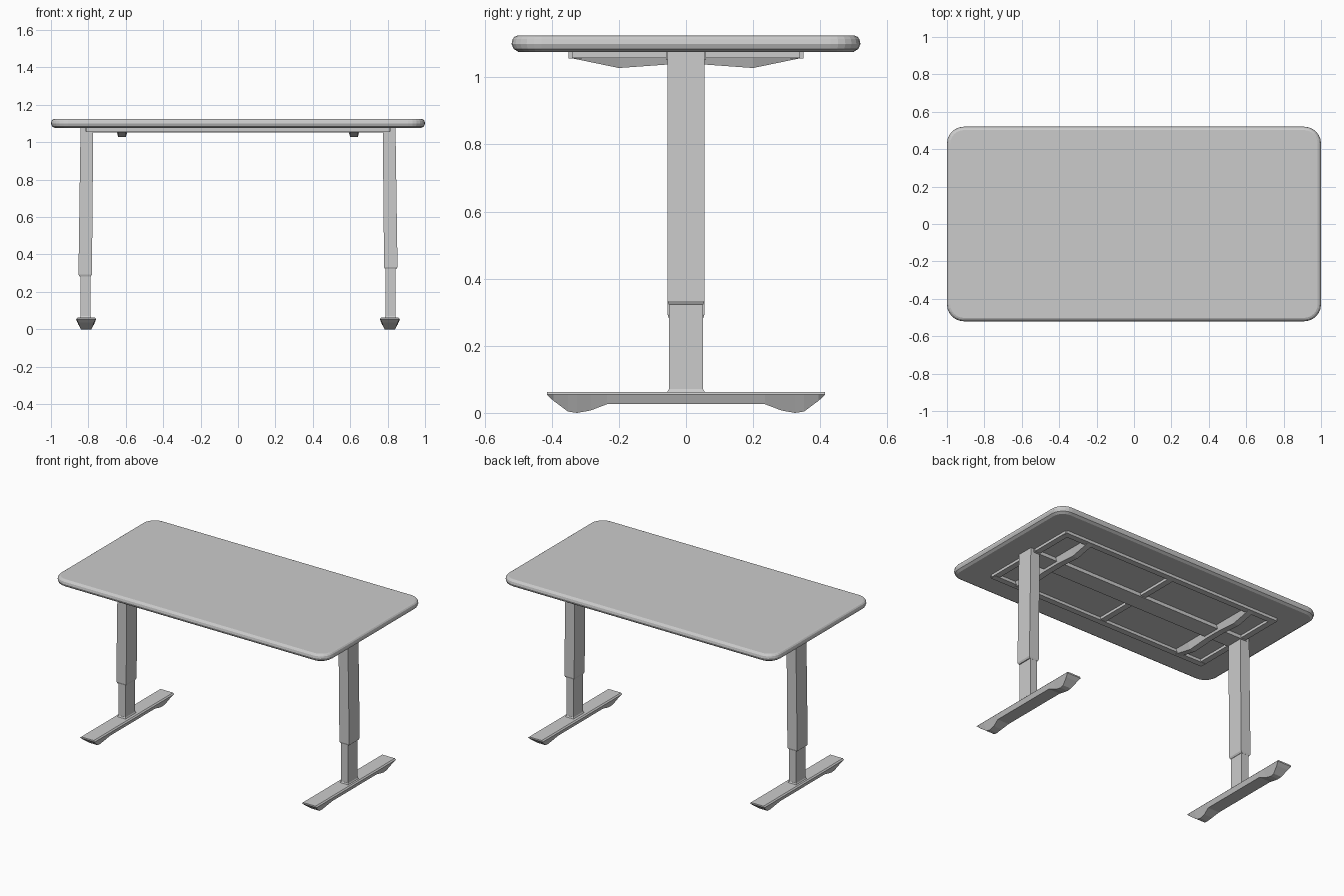
import bpy, bmesh, math

if "Cube" in bpy.data.objects:
    bpy.data.objects.remove(bpy.data.objects["Cube"])


def loft(name, rings):
    """Skin a list of equal-length point rings and cap both ends."""
    bm = bmesh.new()
    vs = [[bm.verts.new(p) for p in r] for r in rings]
    n = len(rings[0])
    for a, b in zip(vs, vs[1:]):
        for i in range(n):
            j = (i + 1) % n
            bm.faces.new((a[i], a[j], b[j], b[i]))
    bm.faces.new(vs[0])
    bm.faces.new(vs[-1])
    bmesh.ops.recalc_face_normals(bm, faces=bm.faces)
    me = bpy.data.meshes.new(name)
    bm.to_mesh(me)
    bm.free()
    ob = bpy.data.objects.new(name, me)
    bpy.context.collection.objects.link(ob)
    return ob


def rect(cx, cy, hx, hy, z):
    return [(cx + sx * hx, cy + sy * hy, z)
            for sx, sy in ((-1, -1), (1, -1), (1, 1), (-1, 1))]


def box(name, x0, x1, y0, y1, z0, z1):
    cx, cy, hx, hy = (x0 + x1) / 2, (y0 + y1) / 2, (x1 - x0) / 2, (y1 - y0) / 2
    return loft(name, [rect(cx, cy, hx, hy, z0), rect(cx, cy, hx, hy, z1)])


def rounded(hx, hy, r, z, inset, steps=6):
    """Rounded rectangle outline, pulled in by inset."""
    pts = []
    for k, (sx, sy) in enumerate(((1, 1), (-1, 1), (-1, -1), (1, -1))):
        for i in range(steps + 1):
            a = math.pi / 2 * (k + i / steps)
            pts.append((sx * (hx - r) + (r - inset) * math.cos(a),
                        sy * (hy - r) + (r - inset) * math.sin(a), z))
    return pts


# Tabletop with eased edges
loft("tabletop", [rounded(1.0, 0.52, 0.09, z, i) for z, i in
                  ((1.075, 0.022), (1.085, 0.006), (1.1, 0.0),
                   (1.114, 0.003), (1.121, 0.009), (1.125, 0.018))])

# Foot stations along y: (y, bottom z, bottom half width)
half = [(0.415, 0.054, 0.05), (0.395, 0.036, 0.042), (0.352, 0.004, 0.03),
        (0.325, 0.0, 0.028), (0.285, 0.007, 0.03), (0.235, 0.026, 0.042)]
stations = [(-y, z, w) for y, z, w in half] + half[::-1]

for side, s, joint in (("left", -1, 0.29), ("right", 1, 0.33)):
    # Foot bar with a pad near each end
    loft(side + "_foot", [
        [(s * 0.812 + dx, y, z) for dx, z in
         ((-w, zb), (w, zb), (0.054, 0.055), (0.046, 0.063),
          (-0.046, 0.063), (-0.054, 0.055))] for y, zb, w in stations])
    # Telescopic column: collar, inner tube, outer tube
    loft(side + "_collar", [rect(s * 0.815, 0, 0.032, 0.057, 0.06),
                            rect(s * 0.815, 0, 0.026, 0.051, 0.071)])
    box(side + "_inner_tube", s * 0.815 - 0.026, s * 0.815 + 0.026,
        -0.05, 0.05, 0.06, joint + 0.02)
    loft(side + "_outer_tube", [rect(s * 0.817, 0, 0.030, 0.051, joint - 0.008),
                                rect(s * 0.817, 0, 0.036, 0.055, joint + 0.003),
                                rect(s * 0.808, 0, 0.034, 0.055, 1.076)])
    # Bracket joining the column to the middle beam
    box(side + "_column_bracket", s * 0.70 - 0.12, s * 0.70 + 0.12,
        -0.06, 0.06, 1.052, 1.076)
    # End rail of the frame
    box(side + "_end_rail", s * 0.795 - 0.02, s * 0.795 + 0.02,
        -0.34, 0.34, 1.058, 1.076)
    # Tapered support arm under the top
    arm = [(-0.345, 1.058), (-0.2, 1.028), (-0.06, 1.038),
           (0.06, 1.038), (0.2, 1.028), (0.345, 1.058)]
    loft(side + "_support_arm", [
        [(s * 0.62 - 0.035, y, 1.076), (s * 0.62 + 0.035, y, 1.076),
         (s * 0.62 + 0.02, y, z), (s * 0.62 - 0.02, y, z)] for y, z in arm])

# Long rails along front and back
for label, s in (("front", -1), ("back", 1)):
    box(label + "_rail", -0.81, 0.81, s * 0.33 - 0.02, s * 0.33 + 0.02, 1.056, 1.076)

# Middle beam and centre cross bar
box("middle_beam", -0.62, 0.62, -0.06, 0.06, 1.052, 1.076)
box("cross_bar", -0.04, 0.0, -0.33, 0.33, 1.058, 1.076)
